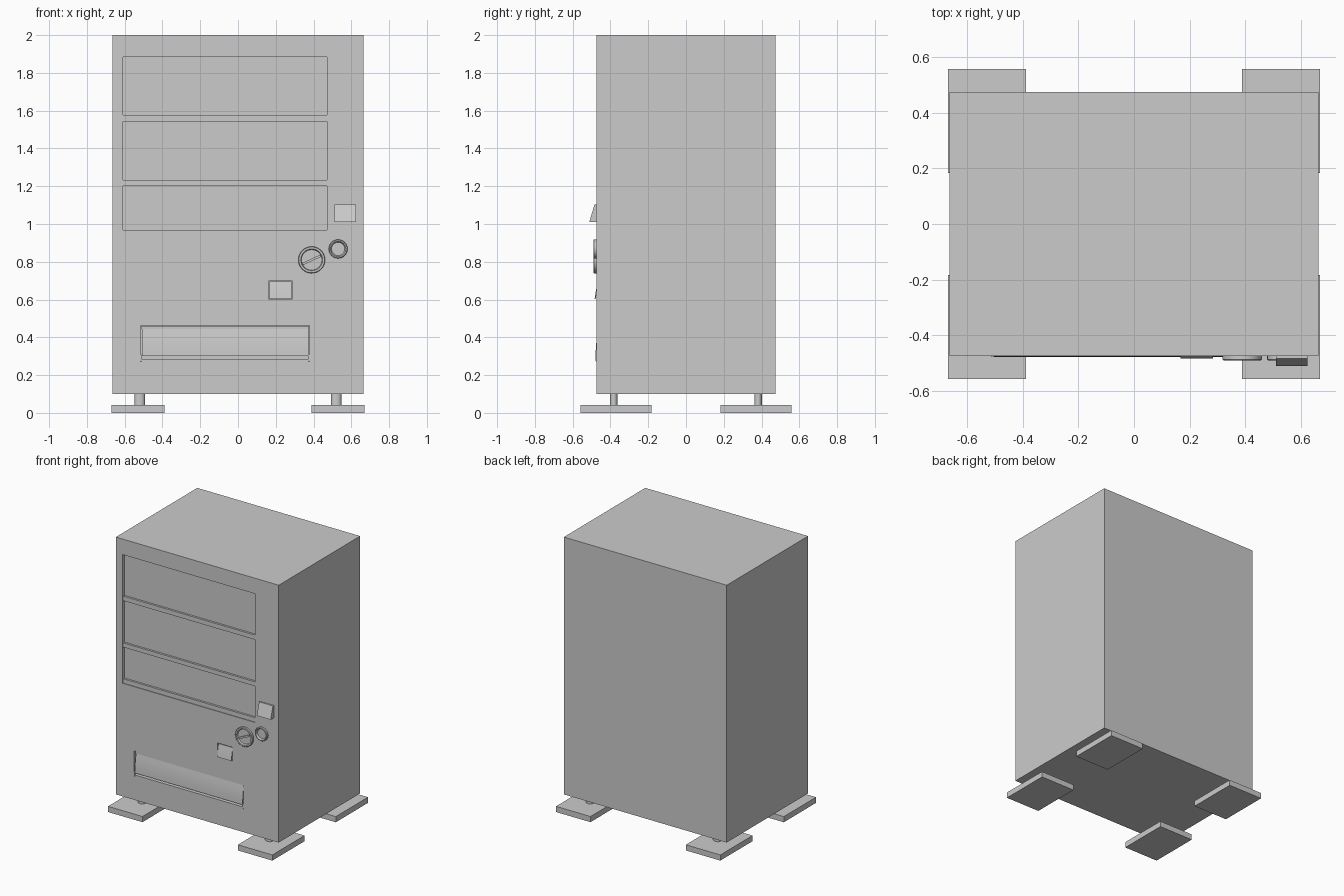
import bpy, math
from mathutils import Matrix

if "Cube" in bpy.data.objects:
    bpy.data.objects.remove(bpy.data.objects["Cube"])

F = -0.475  # y of the cabinet front


def mesh_object(name, verts, faces):
    me = bpy.data.meshes.new(name)
    me.from_pydata(verts, [], faces)
    ob = bpy.data.objects.new(name, me)
    bpy.context.collection.objects.link(ob)
    return ob


def extrude_x(name, profile, x0, x1):
    """Closed (y, z) profile swept from x0 to x1."""
    n = len(profile)
    verts = [(x, y, z) for x in (x0, x1) for y, z in profile]
    faces = [tuple(range(n))[::-1], tuple(range(n, 2 * n))]
    faces += [(i, (i + 1) % n, n + (i + 1) % n, n + i) for i in range(n)]
    ob = mesh_object(name, verts, faces)
    fix_normals(ob)
    return ob


def fix_normals(ob):
    import bmesh
    bm = bmesh.new()
    bm.from_mesh(ob.data)
    bmesh.ops.recalc_face_normals(bm, faces=bm.faces)
    bm.to_mesh(ob.data)
    bm.free()


def box(name, x0, x1, y0, y1, z0, z1):
    return extrude_x(name, [(y0, z0), (y1, z0), (y1, z1), (y0, z1)], x0, x1)


def lathe(name, cx, cz, profile, sides=32):
    """Solid turned about the y axis; profile is (radius, y), back to front."""
    verts, faces = [], []
    for r, y in profile:
        for i in range(sides):
            a = 2 * math.pi * i / sides
            verts.append((cx + r * math.cos(a), y, cz + r * math.sin(a)))
    for k in range(len(profile) - 1):
        for i in range(sides):
            j = (i + 1) % sides
            faces.append((k * sides + i, k * sides + j, (k + 1) * sides + j, (k + 1) * sides + i))
    last = (len(profile) - 1) * sides
    faces += [tuple(range(sides)), tuple(range(last, last + sides))]
    ob = mesh_object(name, verts, faces)
    fix_normals(ob)
    smooth(ob)
    return ob


def smooth(ob):
    bpy.ops.object.select_all(action='DESELECT')
    ob.select_set(True)
    bpy.context.view_layer.objects.active = ob
    bpy.ops.object.shade_smooth_by_angle(angle=math.radians(35))


def flap(name, x0, x1, z0, z1, y_top, y_bottom, bulge, thick=0.006, steps=10):
    """Curved door that swings out towards its lower edge."""
    front, back = [], []
    for i in range(steps + 1):
        t = i / steps
        y = y_bottom + (y_top - y_bottom) * t - bulge * math.sin(math.pi * t)
        z = z0 + (z1 - z0) * t
        front.append((y, z))
        back.append((y + thick, z))
    smooth(extrude_x(name, front + back[::-1], x0, x1))


# Cabinet with recesses for the window, the tray and the coin return
cabinet = box("cabinet", -0.665, 0.665, F, 0.475, 0.1, 2.0)
recesses = [(-0.61, 0.47, 0.02, 0.935, 1.885),
            (-0.515, 0.378, 0.05, 0.285, 0.462),
            (0.165, 0.287, 0.03, 0.6, 0.702)]
for x0, x1, depth, z0, z1 in recesses:
    cutter = box("recess_cutter", x0, x1, F - 0.1, F + depth, z0, z1)
    cutter.hide_render = True
    mod = cabinet.modifiers.new("recess", 'BOOLEAN')
    mod.operation = 'DIFFERENCE'
    mod.solver = 'EXACT'
    mod.object = cutter
    bpy.context.view_layer.objects.active = cabinet
    bpy.ops.object.modifier_apply(modifier=mod.name)
    bpy.data.objects.remove(cutter)

# Display shelves
for i, (z0, z1) in enumerate([(0.935, 0.967), (1.2, 1.232), (1.543, 1.577)]):
    box(f"shelf_{i + 1}", -0.61, 0.47, F + 0.005, F + 0.021, z0, z1)

# Delivery flap, its hinge strip and the small side brackets
flap("delivery_flap", -0.507, 0.373, 0.302, 0.443, F + 0.01, F - 0.004, 0.003)
box("flap_hinge", -0.51, 0.376, F + 0.006, F + 0.03, 0.443, 0.46)
for name, x in (("tray_bracket_left", -0.515), ("tray_bracket_right", 0.373)):
    extrude_x(name, [(F + 0.002, 0.27), (F - 0.003, 0.275), (F - 0.003, 0.30), (F + 0.002, 0.31)], x, x + 0.005)

# Coin return flap
flap("coin_return_flap", 0.168, 0.284, 0.603, 0.695, F + 0.008, F - 0.009, 0.001)

# Turn knob with a thin diagonal handle
lathe("turn_knob", 0.39, 0.81, [(0.071, F + 0.005), (0.071, F - 0.013), (0.068, F - 0.016),
                                (0.058, F - 0.016), (0.054, F - 0.004)])
handle = box("knob_handle", -0.052, 0.052, F - 0.013, F, -0.006, 0.006)
handle.data.transform(Matrix.Translation((0.39, 0, 0.81)) @ Matrix.Rotation(math.radians(-25), 4, 'Y'))

# Round coin inlet
lathe("coin_inlet", 0.53, 0.868, [(0.05, F + 0.005), (0.05, F - 0.013), (0.047, F - 0.016),
                                  (0.041, F - 0.016), (0.035, F - 0.003)], 24)

# Sloped control panel
extrude_x("control_panel", [(F + 0.005, 1.01), (F - 0.037, 1.01), (F - 0.01, 1.102), (F + 0.005, 1.102)],
          0.512, 0.625)

# Four legs on wide foot pads
for sx, side in ((-1, "left"), (1, "right")):
    for sy, end in ((-1, "front"), (1, "back")):
        xs = sorted((sx * 0.39, sx * 0.671))
        ys = sorted((sy * 0.183, sy * 0.558))
        box(f"foot_pad_{end}_{side}", *xs, *ys, 0, 0.042)
        bpy.ops.mesh.primitive_cylinder_add(vertices=24, radius=1, depth=0.08,
                                            location=(sx * 0.52, sy * 0.382, 0.075))
        leg = bpy.context.object
        leg.name = f"leg_{end}_{side}"
        leg.scale = (0.027, 0.02, 1)
        bpy.ops.object.transform_apply(location=False, rotation=False, scale=True)
        smooth(leg)
